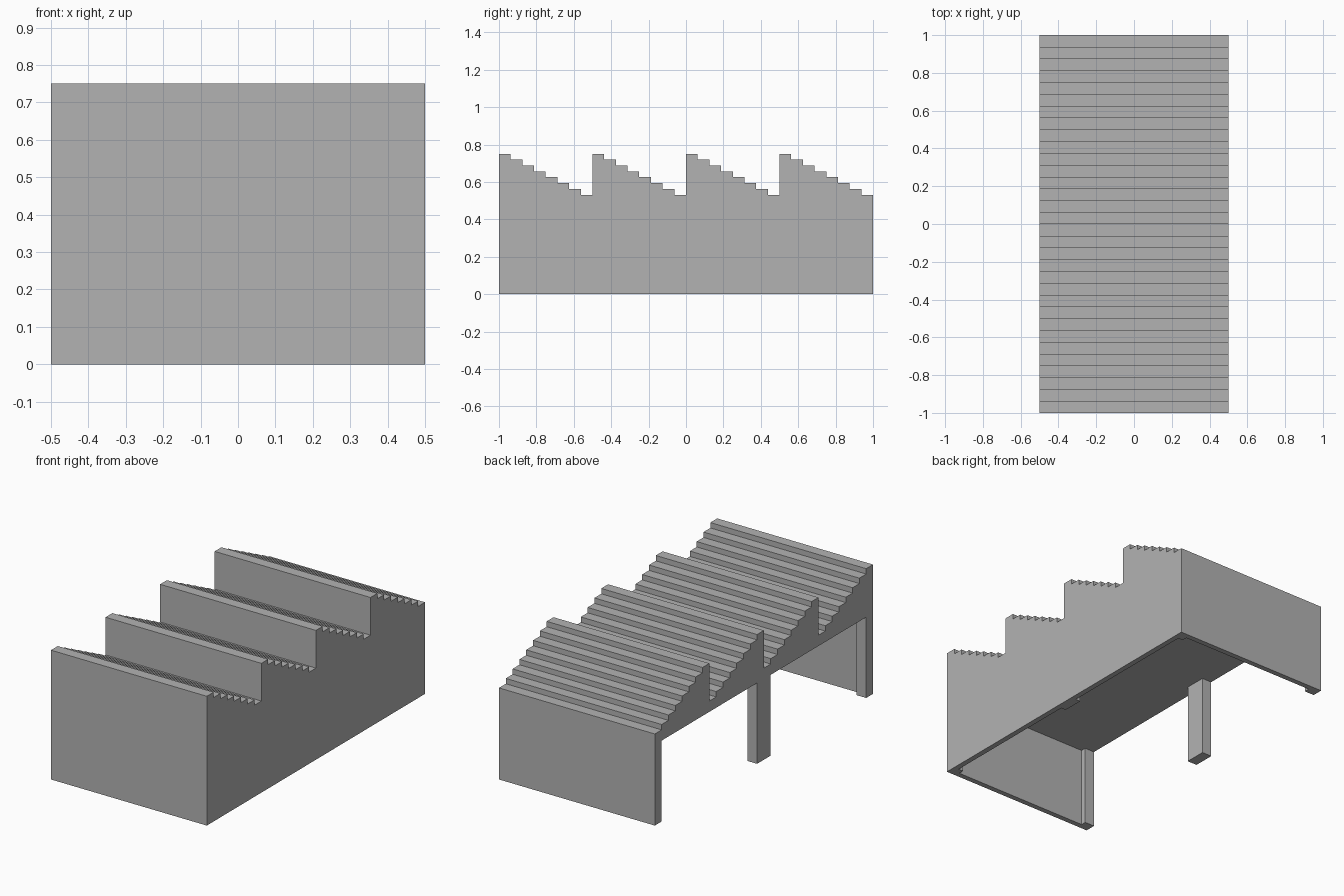
import bpy
import bmesh

cube = bpy.data.objects.get("Cube")
if cube:
    bpy.data.objects.remove(cube, do_unlink=True)

U = 1 / 16          # post and tread size
EAVE = 0.53125      # height of the lowest tread
SOFFIT = EAVE - U   # underside of the roof
WALL = U / 2

grey = bpy.data.materials.new("light grey")
grey.use_nodes = True
colour = (0.45, 0.45, 0.45, 1)
grey.diffuse_color = colour
grey.node_tree.nodes["Principled BSDF"].inputs["Base Color"].default_value = colour


def add_object(name, bm):
    bmesh.ops.recalc_face_normals(bm, faces=bm.faces)
    mesh = bpy.data.meshes.new(name)
    bm.to_mesh(mesh)
    bm.free()
    mesh.materials.append(grey)
    obj = bpy.data.objects.new(name, mesh)
    bpy.context.collection.objects.link(obj)


def box(name, low, high):
    bm = bmesh.new()
    bmesh.ops.create_cube(bm, size=1)
    for v in bm.verts:
        v.co = [high[i] if v.co[i] > 0 else low[i] for i in range(3)]
    add_object(name, bm)


# Sawtooth roof: four teeth of eight descending treads, extruded across x
profile = [(-1, SOFFIT)]
for step in range(32):
    y = -1 + step * U
    z = EAVE + (7 - step % 8) * U / 2
    profile += [(y, z), (y + U, z)]
profile.append((1, SOFFIT))

bm = bmesh.new()
face = bm.faces.new([bm.verts.new((-0.5, y, z)) for y, z in profile])
result = bmesh.ops.extrude_face_region(bm, geom=[face])
moved = [g for g in result["geom"] if isinstance(g, bmesh.types.BMVert)]
bmesh.ops.translate(bm, verts=moved, vec=(1, 0, 0))
add_object("stepped_roof", bm)

# Three thin walls between the posts; the right-hand (-x) side stays open
box("front_wall", (U - 0.5, -1, 0), (0.5 - U, WALL - 1, SOFFIT))
box("back_wall", (U - 0.5, 1 - WALL, 0), (0.5 - U, 1, SOFFIT))
for name, y0, y1 in (("front", U - 1, -U), ("back", U, 1 - U)):
    box(f"side_wall_{name}", (0.5 - WALL, y0, 0), (0.5, y1, SOFFIT))

# Corner posts and double-width middle posts
for side, x in (("right", -0.5), ("left", 0.5 - U)):
    for place, y0, y1 in (("front", -1, U - 1), ("middle", -U, U), ("back", 1 - U, 1)):
        box(f"{place}_{side}_post", (x, y0, 0), (x + U, y1, SOFFIT))
